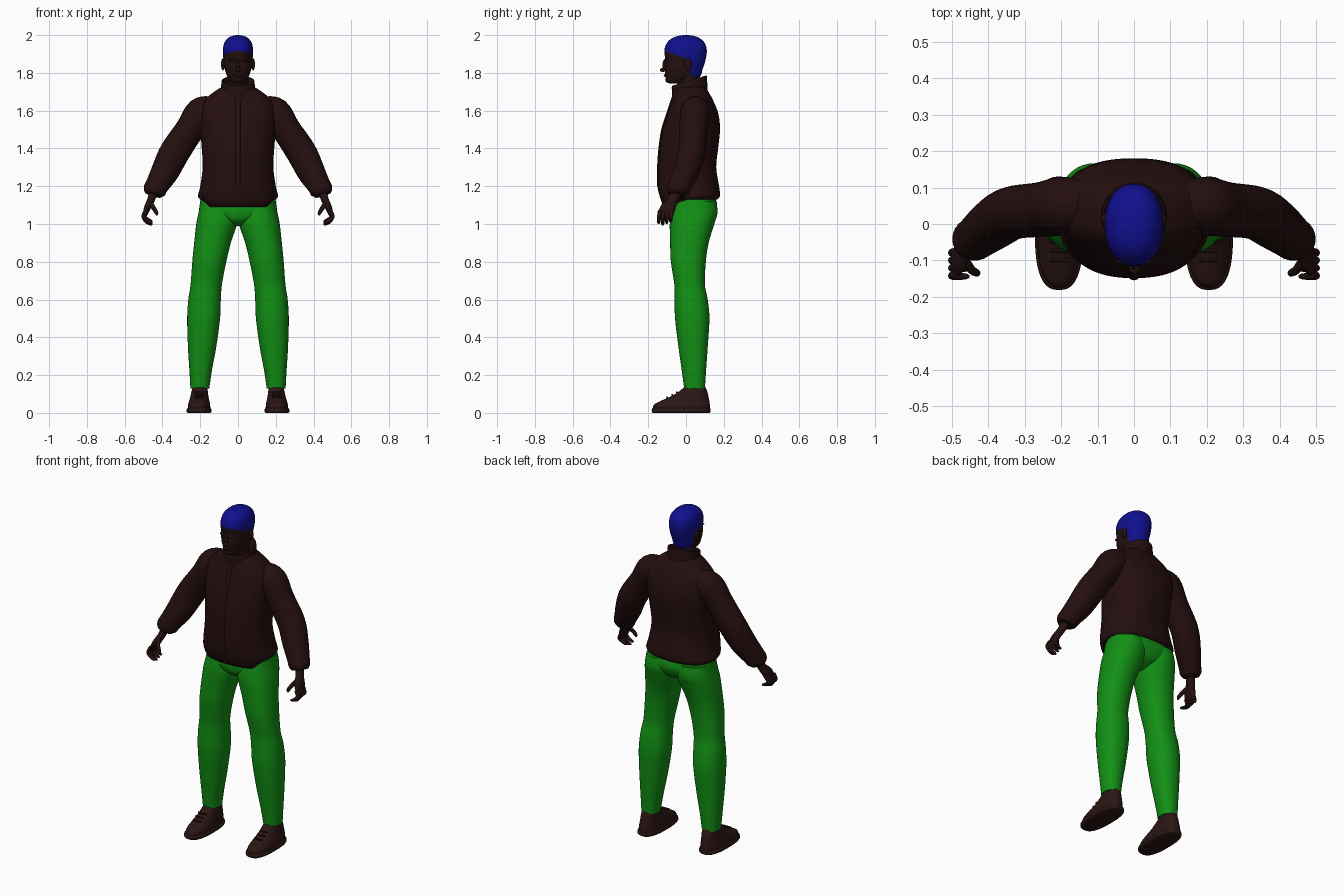
import bpy, bmesh, math
from mathutils import Vector

cube = bpy.data.objects.get("Cube")
if cube:
    bpy.data.objects.remove(cube, do_unlink=True)


def material(name, color):
    m = bpy.data.materials.new(name)
    m.use_nodes = True
    m.diffuse_color = (*color, 1)
    m.node_tree.nodes["Principled BSDF"].inputs["Base Color"].default_value = (*color, 1)
    return m


JACKET = material("dark brown jacket", (.018, .0045, .0045))
SKIN = material("dark brown skin", (.018, .0055, .005))
LEATHER = material("brown leather", (.024, .008, .007))
GREEN = material("green trousers", (.006, .28, .007))
BLUE = material("blue hair", (.005, .005, .27))


def finish(name, bm, mats, angle=40):
    """Turn a bmesh into a smooth shaded object."""
    bmesh.ops.recalc_face_normals(bm, faces=bm.faces)
    mesh = bpy.data.meshes.new(name)
    bm.to_mesh(mesh)
    bm.free()
    for m in mats:
        mesh.materials.append(m)
    ob = bpy.data.objects.new(name, mesh)
    bpy.context.collection.objects.link(ob)
    bpy.ops.object.select_all(action='DESELECT')
    ob.select_set(True)
    bpy.context.view_layer.objects.active = ob
    bpy.ops.object.shade_smooth_by_angle(angle=math.radians(angle))
    return ob


def smooth_rows(rows, steps):
    """Catmull-Rom interpolation between rows of numbers."""
    out = []
    last = len(rows) - 1
    for i in range(last):
        p = [rows[max(0, min(last, i + k))] for k in (-1, 0, 1, 2)]
        for s in range(steps):
            t = s / steps
            out.append([b + .5 * t * (c - a + t * (2*a - 5*b + 4*c - d + t * (3*(b - c) + d - a)))
                        for a, b, c, d in zip(*p)])
    out.append(list(rows[-1]))
    return out


def skin_rings(rings):
    """Bridge rings of points and close both ends."""
    bm = bmesh.new()
    loops = [[bm.verts.new(p) for p in ring] for ring in rings]
    n = len(loops[0])
    for a, b in zip(loops, loops[1:]):
        for i in range(n):
            j = (i + 1) % n
            bm.faces.new((a[i], a[j], b[j], b[i]))
    bm.faces.new(loops[0])
    bm.faces.new(loops[-1])
    return bm


def outline(n, power):
    """Unit superellipse points."""
    pts = []
    for i in range(n):
        c, s = math.cos(math.tau * i / n), math.sin(math.tau * i / n)
        pts.append((math.copysign(abs(c) ** (2 / power), c), math.copysign(abs(s) ** (2 / power), s)))
    return pts


def stack(rows, side=1, n=40, power=2.2, steps=5, bend=None):
    """Level rings from rows of (z, centre x, half width, front y, back y)."""
    rings = []
    for z, x, w, f, b in smooth_rows(rows, steps):
        ring = [Vector((side * (x + w * c), (f + b) / 2 + (b - f) / 2 * s, z)) for c, s in outline(n, power)]
        rings.append([bend(p) for p in ring] if bend else ring)
    return skin_rings(rings)


def tube(rows, side=1, n=20, steps=5):
    """Rings across a path from rows of (x, y, z, depth radius, thickness radius)."""
    rows = smooth_rows(rows, steps)
    pts = [Vector(r[:3]) for r in rows]
    rings = []
    for i, r in enumerate(rows):
        t = (pts[min(i + 1, len(pts) - 1)] - pts[max(i - 1, 0)]).normalized()
        u = (Vector((0, 1, 0)) - t * t.y).normalized()
        v = t.cross(u)
        ring = [pts[i] + u * r[3] * c + v * r[4] * s for c, s in outline(n, 2)]
        rings.append([Vector((side * p.x, p.y, p.z)) for p in ring])
    return skin_rings(rings)


def ball(name, loc, size, mat):
    bm = bmesh.new()
    bmesh.ops.create_uvsphere(bm, u_segments=16, v_segments=10, radius=1)
    bmesh.ops.scale(bm, vec=size, verts=bm.verts)
    bmesh.ops.translate(bm, vec=loc, verts=bm.verts)
    return finish(name, bm, [mat])


# Jacket body, with the front hem dipping below the sides
def dip_hem(p):
    low = max(0, min(1, (1.2 - p.z) / .07))
    front = max(0, min(1, -p.y / .06)) * max(0, min(1, (.19 - abs(p.x)) / .04))
    p.z -= .04 * low * front
    return p


torso = [(1.13, 0, .2, -.11, .165), (1.15, 0, .212, -.13, .18), (1.2, 0, .2, -.147, .175),
         (1.3, 0, .187, -.147, .16), (1.4, 0, .192, -.14, .17), (1.5, 0, .2, -.125, .18),
         (1.58, 0, .205, -.1, .172), (1.64, 0, .19, -.08, .15), (1.69, 0, .14, -.065, .125),
         (1.73, 0, .08, -.05, .1)]
finish("jacket_body", stack(torso, n=56, power=2.4, bend=dip_hem), [JACKET])

# Zip placket down the front
placket = [(0, y, z, .006, .012) for y, z in
           ((-.118, 1.1), (-.146, 1.2), (-.147, 1.3), (-.14, 1.4), (-.125, 1.5), (-.1, 1.58), (-.07, 1.67))]
finish("zip_placket", tube(placket, n=8), [JACKET])


# Standing collar, higher at the nape
def tilt(p):
    p.z += .3 * (p.y - .02)
    return p


collar = [(1.68, 0, .095, -.075, .115), (1.73, 0, .089, -.075, .112), (1.755, 0, .088, -.075, .11),
          (1.758, 0, .08, -.068, .102), (1.73, 0, .07, -.055, .09)]
finish("collar", stack(collar, power=2, steps=3, bend=tilt), [JACKET])

# Neck and head, with the hair cut in along two planes
neck = [(1.66, 0, .06, -.04, .09), (1.73, 0, .055, -.045, .075), (1.82, 0, .055, -.05, .07)]
finish("neck", stack(neck, power=2), [SKIN])

head = [(1.745, 0, .022, -.09, -.03), (1.753, 0, .04, -.104, .02), (1.78, 0, .057, -.108, .074),
        (1.82, 0, .07, -.113, .088), (1.87, 0, .077, -.11, .104), (1.92, 0, .08, -.115, .11),
        (1.96, 0, .072, -.1, .098), (1.985, 0, .052, -.072, .07), (1.997, 0, .026, -.035, .035),
        (2, 0, .005, -.008, .008)]
bm = stack(head, n=48)
hairline, line_z, nape_y = Vector((0, .33, 1)), 1.877, .025
for co, no in ((Vector((0, 0, line_z)), hairline), (Vector((0, nape_y, 0)), Vector((0, 1, 0)))):
    bmesh.ops.bisect_plane(bm, geom=bm.verts[:] + bm.edges[:] + bm.faces[:], plane_co=co, plane_no=no)
for f in bm.faces:
    c = f.calc_center_median()
    f.material_index = int(c.dot(hairline) > line_z or (c.y > nape_y and c.z > 1.775))
finish("head", bm, [SKIN, BLUE], 60)

# Face
ball("nose_bridge", (0, -.112, 1.84), (.009, .013, .032), SKIN)
ball("nose_tip", (0, -.122, 1.816), (.015, .017, .011), SKIN)
ball("lips", (0, -.108, 1.787), (.022, .01, .008), SKIN)
ball("chin", (0, -.094, 1.763), (.024, .016, .014), SKIN)
ball("brow", (0, -.103, 1.867), (.05, .013, .009), SKIN)

# Pelvis of the trousers
pelvis = [(.99, 0, .03, -.03, .07), (1.02, 0, .1, -.07, .13), (1.06, 0, .19, -.082, .158),
          (1.1, 0, .202, -.08, .165), (1.16, 0, .192, -.07, .15)]
finish("trouser_seat", stack(pelvis, power=2.4), [GREEN])

leg = [(1.12, .1, .1, -.07, .16), (1.06, .106, .103, -.08, .167), (1, .113, .108, -.086, .15),
       (.9, .135, .097, -.084, .12), (.8, .152, .09, -.08, .105), (.68, .168, .083, -.062, .1),
       (.6, .177, .086, -.06, .115), (.5, .182, .087, -.058, .124), (.35, .19, .075, -.04, .115),
       (.22, .198, .059, -.022, .106), (.13, .202, .05, -.01, .1)]
shoe_sole = [(0, .206, .06, -.176, .125), (.006, .206, .066, -.181, .13), (.02, .206, .065, -.181, .13),
             (.025, .206, .06, -.176, .125)]
shoe = [(.02, .206, .06, -.176, .126), (.045, .206, .058, -.168, .126), (.065, .205, .053, -.13, .123),
        (.09, .204, .047, -.075, .118), (.115, .203, .043, -.035, .112), (.14, .202, .037, -.005, .1)]
sleeve = [(.12, .06, 1.63, .06, .05), (.19, .05, 1.59, .08, .085), (.255, .04, 1.5, .075, .077),
          (.335, .03, 1.38, .073, .08), (.385, 0, 1.28, .07, .074), (.428, -.033, 1.205, .062, .062),
          (.443, -.045, 1.175, .058, .06), (.45, -.05, 1.155, .045, .045)]
palm = [(.447, -.05, 1.17, .028, .022), (.462, -.07, 1.125, .028, .02), (.48, -.095, 1.085, .04, .018),
        (.492, -.108, 1.05, .038, .012)]
thumb = [(.468, -.095, 1.115, .014, .014), (.447, -.125, 1.085, .012, .012), (.432, -.135, 1.06, .01, .01),
         (.43, -.137, 1.045, .004, .004)]

for side, label in ((1, "left"), (-1, "right")):
    # Limbs and footwear
    finish(label + "_trouser_leg", stack(leg, side), [GREEN])
    finish(label + "_shoe_sole", stack(shoe_sole, side, power=2.6, steps=2), [LEATHER])
    finish(label + "_shoe", stack(shoe, side, power=2.4), [LEATHER])
    for k in range(3):
        lace = [(.206 + x, -.1 + k * .026, .083 + k * .013, .005, .005) for x in (-.025, 0, .025)]
        finish(f"{label}_lace_{k + 1}", tube(lace, side, n=8), [LEATHER])
    finish(label + "_sleeve", tube(sleeve, side, n=32), [JACKET])
    # Hand with curled fingers
    finish(label + "_palm", tube(palm, side), [SKIN])
    finish(label + "_thumb", tube(thumb, side, n=12), [SKIN])
    for k in range(4):
        y, drop = -.138 + k * .021, .008 * abs(k - 1)
        finger = [(.487, y, 1.07, .011, .012), (.5, y - .004, 1.04, .011, .011),
                  (.485, y - .006, 1.012 + drop, .01, .01), (.462, y - .006, 1.0 + drop, .008, .008),
                  (.452, y - .006, 1.0 + drop, .003, .003)]
        finish(f"{label}_finger_{k + 1}", tube(finger, side, n=12), [SKIN])
    # Ear
    ball(label + "_ear", (side * .08, .012, 1.845), (.01, .018, .032), SKIN)
